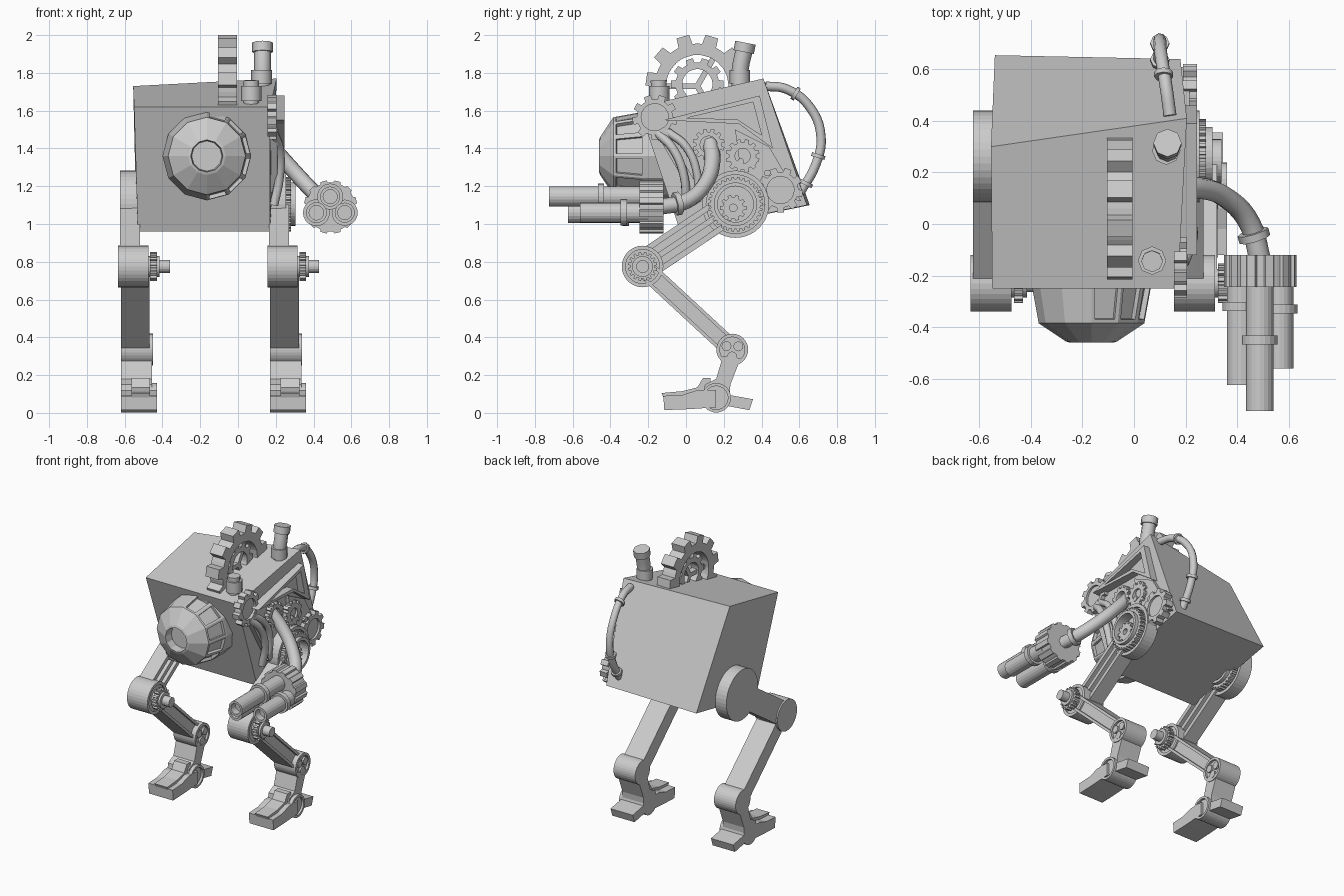
import bpy, bmesh, math
from mathutils import Vector

if "Cube" in bpy.data.objects:
    bpy.data.objects.remove(bpy.data.objects["Cube"])

AX = {'X': lambda u, v, w: (w, u, v), 'Y': lambda u, v, w: (u, w, v)}

def finish(name, bm):
    bmesh.ops.recalc_face_normals(bm, faces=bm.faces[:])
    me = bpy.data.meshes.new(name)
    bm.to_mesh(me)
    bm.free()
    ob = bpy.data.objects.new(name, me)
    bpy.context.collection.objects.link(ob)
    return ob

def prism(name, pts, w0, w1, axis='X', hole=None):
    """Extrude a profile along an axis; an equal-length hole loop makes it a frame."""
    bm = bmesh.new()
    n = len(pts)
    def loop(ps, w):
        return [bm.verts.new(AX[axis](u, v, w)) for u, v in ps]
    a, b = loop(pts, w0), loop(pts, w1)
    if hole:
        c, d = loop(hole, w0), loop(hole, w1)
        pairs = [(a, b), (b, d), (d, c), (c, a)]
    else:
        bm.faces.new(a)
        bm.faces.new(b)
        pairs = [(a, b)]
    for p, q in pairs:
        for i in range(n):
            j = (i + 1) % n
            bm.faces.new((p[i], p[j], q[j], q[i]))
    return finish(name, bm)

def circle(c, r, n=32):
    return [(c[0] + r * math.cos(2 * math.pi * i / n), c[1] + r * math.sin(2 * math.pi * i / n)) for i in range(n)]

def disc(name, c, r, w0, w1, inner=0, axis='X', n=32):
    return prism(name, circle(c, r, n), w0, w1, axis, circle(c, inner, n) if inner else None)

def gear(name, c, r, root, inner, n, w0, w1, axis='X'):
    out, hole = [], []
    for i in range(n):
        for f, rad in ((-.3, root), (-.22, r), (.22, r), (.3, root), (.5, root)):
            a = 2 * math.pi * (i + f) / n + math.pi / 2 + math.pi / n
            out.append((c[0] + rad * math.cos(a), c[1] + rad * math.sin(a)))
            hole.append((c[0] + inner * math.cos(a), c[1] + inner * math.sin(a)))
    return prism(name, out, w0, w1, axis, hole if inner else None)

def bar(name, p, q, width, w0, w1, off=0):
    """Straight beam in the side plane from p to q, shifted sideways by off."""
    p, q = Vector(p), Vector(q)
    d = (q - p).normalized()
    s = Vector((-d.y, d.x))
    h = s * width / 2
    p, q = p + s * off, q + s * off
    return prism(name, [tuple(v) for v in (p + h, q + h, q - h, p - h)], w0, w1)

def tube(name, pts, r):
    cu = bpy.data.curves.new(name, 'CURVE')
    cu.dimensions = '3D'
    cu.bevel_depth, cu.bevel_resolution, cu.resolution_u = r, 2, 5
    cu.use_fill_caps = True
    sp = cu.splines.new('BEZIER')
    sp.bezier_points.add(len(pts) - 1)
    for b, p in zip(sp.bezier_points, pts):
        b.co = p
        b.handle_left_type = b.handle_right_type = 'AUTO'
    ob = bpy.data.objects.new(name, cu)
    bpy.context.collection.objects.link(ob)

def clamp(name, p, d, r, length=.02):
    p, d = Vector(p), Vector(d).normalized() * length / 2
    tube(name, [p - d, p + d], r)

# Hull: leaning box with slightly uneven corners
bm = bmesh.new()
L = [(-.53, -.03, .96), (-.54, .655, 1.10), (-.555, .30, 1.73), (-.55, -.25, 1.62)]
R = [(.17, -.03, .96), (.18, .64, 1.10), (.205, .41, 1.77), (.17, -.25, 1.62)]
lv, rv = [bm.verts.new(p) for p in L], [bm.verts.new(p) for p in R]
bm.faces.new(lv)
bm.faces.new(rv)
for i in range(4):
    j = (i + 1) % 4
    bm.faces.new((lv[i], lv[j], rv[j], rv[i]))
finish("hull", bm)

# Side frame, mounting plate and bolts
prism("side_frame", [(-.12, 1.55), (.39, 1.68), (.46, 1.40), (.28, 1.53)], .17, .245,
      hole=[(.0, 1.56), (.355, 1.645), (.40, 1.47), (.27, 1.555)])
prism("side_rear_plate", [(.26, 1.5), (.44, 1.41), (.61, 1.12), (.30, 1.2)], .17, .215)
bar("side_strut", (-.14, 1.5), (.08, 1.12), .05, .17, .21)
gear("side_gear_mid", (.30, 1.36), .09, .072, .04, 12, .17, .23)
for y, z in ((.29, 1.33), (.36, 1.33), (.43, 1.27)):
    disc("side_bolt", (y, z), .018, .2, .235, n=10)
for c, lo, hi in (((-.165, 1.565), .155, .205), ((.50, 1.18), .19, .245)):
    gear("side_gear", c, .12, .095, .072, 9, lo, hi)
    disc("side_gear_web", c, .075, lo + .01, hi - .015)
tube("side_hose", [(.19, -.15, 1.48), (.22, -.07, 1.40), (.22, -.01, 1.25), (.19, .0, 1.10)], .024)
tube("side_hose_inner", [(.19, -.10, 1.49), (.21, .0, 1.41), (.21, .06, 1.26), (.19, .06, 1.12)], .022)

# Front turret dome: twelve-sided lathe with recessed windows on one side
bm = bmesh.new()
rings = []
for y, r in ((.05, .235), (-.22, .235), (-.385, .205), (-.455, .10), (-.46, .085), (-.40, .08)):
    rings.append([bm.verts.new((u, y, v)) for u, v in circle((-.165, 1.36), r, 12)])
windows = []
bm.faces.new(rings[0])
bm.faces.new(rings[-1])
for k in range(5):
    for i in range(12):
        j = (i + 1) % 12
        f = bm.faces.new((rings[k][i], rings[k][j], rings[k + 1][j], rings[k + 1][i]))
        if k == 1 and (i < 3 or i > 8):
            windows.append(f)
bmesh.ops.recalc_face_normals(bm, faces=bm.faces[:])
bmesh.ops.inset_individual(bm, faces=windows, thickness=.02, depth=0)
bmesh.ops.inset_individual(bm, faces=windows, thickness=.001, depth=-.02)
finish("front_dome", bm)

# Top gears and exhaust pipes
gear("top_gear", (.06, 1.73), .275, .225, .165, 11, -.105, -.005)
gear("top_gear_inner", (.06, 1.74), .14, .115, .08, 10, -.085, -.025)
for i in range(3):
    a = math.pi / 6 + i * math.pi / 3
    bar("top_gear_spoke", (.06, 1.73), (.06 + .18 * math.cos(a * 2), 1.73 + .18 * math.sin(a * 2)), .03, -.075, -.035)
tube("tall_exhaust", [(.13, .29, 1.68), (.13, .285, 1.80), (.13, .315, 1.95)], .045)
clamp("tall_exhaust_tip", (.13, .31, 1.935), (0, .2, 1), .055, .05)
clamp("tall_exhaust_base", (.125, .285, 1.78), (0, 0, 1), .055, .07)
tube("short_exhaust", [(.07, -.14, 1.60), (.07, -.145, 1.76)], .042)
clamp("short_exhaust_collar", (.07, -.142, 1.69), (0, 0, 1), .055, .08)

# Rear hose with clamps
tube("rear_hose", [(.14, .42, 1.73), (.125, .53, 1.715), (.105, .655, 1.62), (.10, .715, 1.46),
                   (.10, .685, 1.31), (.10, .60, 1.16)], .025)
for p, d in (((.115, .58, 1.69), (0, 1, -.6)), ((.10, .70, 1.36), (0, -.3, -1)), ((.10, .635, 1.215), (0, -.5, -1))):
    clamp("rear_hose_clamp", p, d, .037)

# Gun arm, shoulder gear and three-barrel gun
gear("shoulder_gear", (.12, 1.42), .085, .068, .045, 12, .165, .215)
tube("arm_tube", [(.16, .13, 1.43), (.25, .14, 1.33), (.36, .10, 1.21), (.45, .0, 1.12), (.49, -.14, 1.09)], .042)
clamp("arm_collar", (.465, -.045, 1.108), (.3, -1, -.2), .062, .03)
gear("gun_drum", (.49, 1.09), .142, .13, 0, 12, -.245, -.12, 'Y')
for x, z, y, r, band in ((.488, 1.145, -.725, .053, -.45), (.415, 1.06, -.625, .055, -.32), (.565, 1.06, -.56, .053, -.33)):
    disc("gun_barrel", (x, z), r, y, -.2, r * .7, 'Y', 20)
    disc("gun_barrel_core", (x, z), r * .8, y + .05, -.2, axis='Y', n=20)
    disc("gun_barrel_band", (x, z), r + .016, band - .017, band + .017, r * .9, 'Y', 20)

# Legs: same build repeated to the other side
HIP, KNEE, ANKLE, FOOT = (.262, 1.105), (-.23, .775), (.245, .335), (.16, .08)
for side, dx in (("right", 0), ("left", -.79)):
    def nm(s):
        return side + "_" + s
    disc(nm("hip_disc"), HIP, .178, .165 + dx, .235 + dx, n=40)
    disc(nm("hip_rim"), HIP, .178, .23 + dx, .255 + dx, .155, n=40)
    gear(nm("hip_gear"), HIP, .145, .132, .11, 30, .23 + dx, .28 + dx)
    disc(nm("hip_ring"), HIP, .115, .23 + dx, .305 + dx, .095)
    gear(nm("hip_small_gear"), (.25, 1.085), .07, .055, .02, 10, .23 + dx, .285 + dx)
    bar(nm("thigh"), HIP, KNEE, .16, .165 + dx, .24 + dx)
    for off in (-.065, 0, .065):
        bar(nm("thigh_rail"), (.16, 1.037), KNEE, .03, .23 + dx, .27 + dx, off)
    disc(nm("knee"), KNEE, .11, .155 + dx, .305 + dx)
    disc(nm("knee_rim"), KNEE, .11, .30 + dx, .315 + dx, .09)
    gear(nm("knee_gear"), KNEE, .078, .064, 0, 16, .325 + dx, .36 + dx)
    disc(nm("knee_boss"), KNEE, .055, .30 + dx, .375 + dx)
    disc(nm("knee_axle"), KNEE, .034, .30 + dx, .43 + dx, n=16)
    bar(nm("shin"), KNEE, ANKLE, .10, .17 + dx, .305 + dx)
    for off in (-.042, .042):
        bar(nm("shin_rail"), KNEE, ANKLE, .018, .17 + dx, .322 + dx, off)
    disc(nm("ankle"), ANKLE, .084, .17 + dx, .325 + dx)
    disc(nm("ankle_rim"), ANKLE, .084, .32 + dx, .34 + dx, .066)
    for i in range(3):
        a = .5 + i * 2.094
        disc(nm("ankle_bolt"), (ANKLE[0] + .036 * math.cos(a), ANKLE[1] + .036 * math.sin(a)), .026, .32 + dx, .338 + dx, n=12)
    prism(nm("foot_link"), [(.195, .30), (.29, .29), (.235, .15), (.23, .08), (.09, .08), (.10, .15), (.16, .18)],
          .17 + dx, .335 + dx)
    disc(nm("foot_joint"), FOOT, .078, .17 + dx, .345 + dx)
    disc(nm("foot_joint_rim"), FOOT, .078, .34 + dx, .36 + dx, .062)
    prism(nm("toe"), [(-.12, .09), (-.115, .015), (.02, .02), (.16, .03), (.16, .12), (.06, .12), (-.02, .095)],
          .17 + dx, .36 + dx)
    prism(nm("toe_ridge"), [(-.13, .105), (-.11, .06), (.12, .06), (.13, .185), (.09, .185), (.06, .135), (-.02, .115)],
          .225 + dx, .325 + dx)
    prism(nm("heel"), [(.20, .10), (.355, .072), (.335, .015), (.20, .04)], .17 + dx, .345 + dx)
